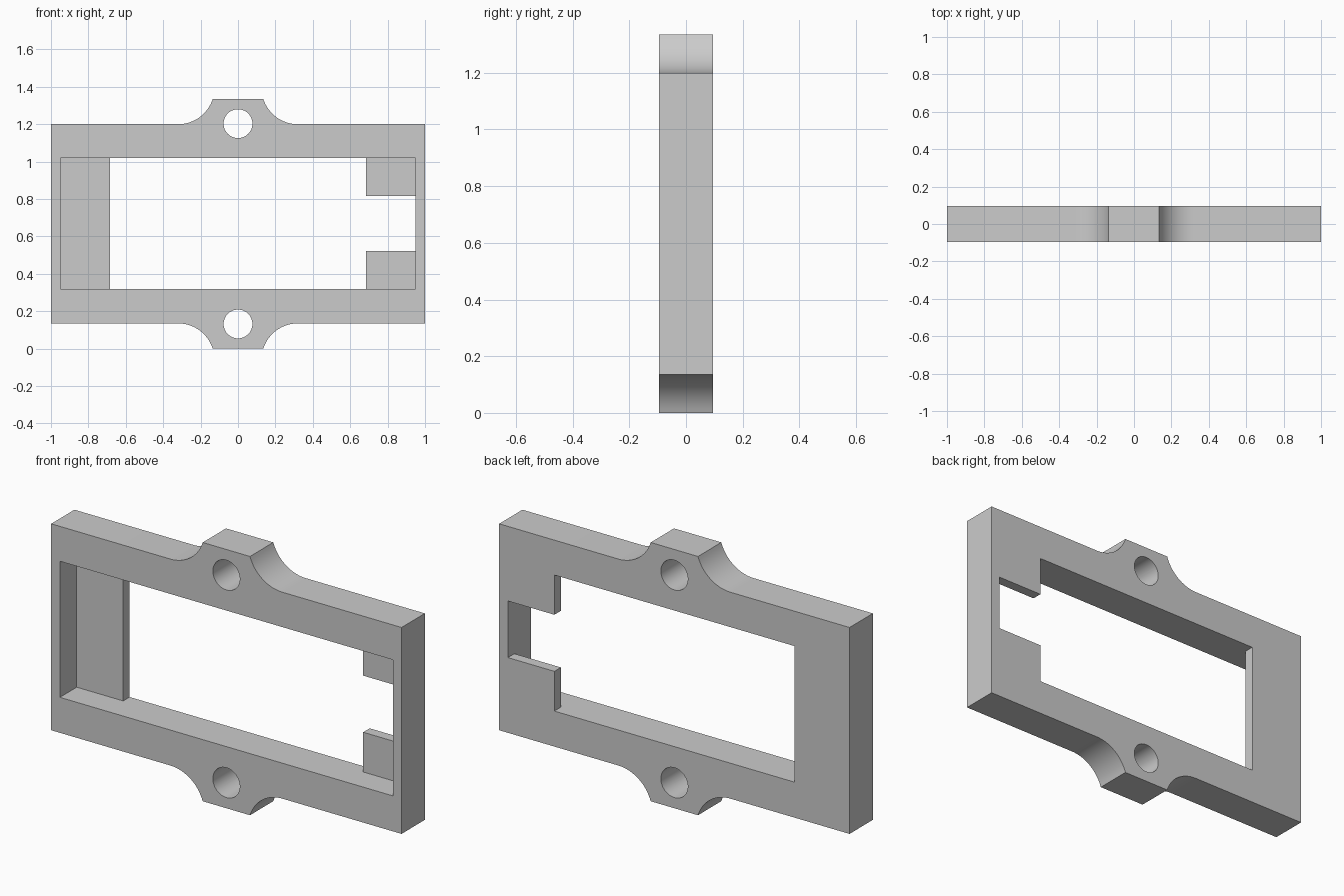
import bpy, bmesh
from math import atan2, cos, sin, pi, radians

cube = bpy.data.objects.get("Cube")
if cube:
    bpy.data.objects.remove(cube, do_unlink=True)

HALF_DEPTH = 0.095
BACK_PLATE = 0.053          # thickness of the rear lip
TOP, MID = 1.335, 0.6675    # overall height and mirror height
EAR, EDGE = 0.135, 1.2      # half width of ear tip, top edge of frame
RUN, RADIUS = 0.32, 0.194   # start and radius of the concave fillet
HOLE_R, HOLE_Z = 0.077, 1.203

grey = bpy.data.materials.new("plain grey")
grey.use_nodes = True
colour = (0.6, 0.6, 0.6, 1)
grey.diffuse_color = colour
grey.node_tree.nodes["Principled BSDF"].inputs["Base Color"].default_value = colour


def prism(name, outline, y0, y1):
    """Extrude an (x, z) outline along y."""
    bm = bmesh.new()
    face = bm.faces.new([bm.verts.new((x, y0, z)) for x, z in outline])
    out = bmesh.ops.extrude_face_region(bm, geom=[face])
    verts = [v for v in out["geom"] if isinstance(v, bmesh.types.BMVert)]
    bmesh.ops.translate(bm, vec=(0, y1 - y0, 0), verts=verts)
    bmesh.ops.recalc_face_normals(bm, faces=bm.faces)
    mesh = bpy.data.meshes.new(name)
    bm.to_mesh(mesh)
    bm.free()
    mesh.materials.append(grey)
    obj = bpy.data.objects.new(name, mesh)
    bpy.context.collection.objects.link(obj)
    return obj


def cut(target, cutter):
    """Subtract the cutter, apply the result and discard the cutter."""
    cutter.hide_render = True
    mod = target.modifiers.new("cut", 'BOOLEAN')
    mod.operation, mod.solver, mod.object = 'DIFFERENCE', 'EXACT', cutter
    bpy.context.view_layer.objects.active = target
    bpy.ops.object.modifier_apply(modifier=mod.name)
    bpy.data.objects.remove(cutter, do_unlink=True)


# Outer profile: one quarter with its concave fillet, mirrored twice
cz = EDGE + RADIUS
a0, a1 = -pi / 2, atan2(TOP - cz, EAR - RUN) 
if a1 > 0:
    a1 -= 2 * pi
steps = 16
arc = [(RUN + RADIUS * cos(a0 + (a1 - a0) * i / steps),
        cz + RADIUS * sin(a0 + (a1 - a0) * i / steps)) for i in range(steps)]
quarter = [(1, EDGE)] + arc + [(EAR, TOP)]
upper = quarter + [(-x, z) for x, z in reversed(quarter)]
outline = upper + [(-x, 2 * MID - z) for x, z in upper]
frame = prism("mounting_frame", outline, -HALF_DEPTH, HALF_DEPTH)

# Front pocket, leaving the rear lip
LOW, HIGH = 0.318, 1.02
SIDE = 0.95
cut(frame, prism("pocket_cutter",
                 [(-SIDE, LOW), (SIDE, LOW), (SIDE, HIGH), (-SIDE, HIGH)],
                 -0.3, HALF_DEPTH - BACK_PLATE))

# Rear window with a side slot between two corner tabs
TAB, S0, S1 = 0.685, 0.523, 0.815
cut(frame, prism("window_cutter",
                 [(-TAB, LOW), (TAB, LOW), (TAB, S0), (SIDE, S0),
                  (SIDE, S1), (TAB, S1), (TAB, HIGH), (-TAB, HIGH)],
                 0, 0.3))

# Screw holes through both ears
for z in (HOLE_Z, 2 * MID - HOLE_Z):
    ring = [(HOLE_R * cos(2 * pi * i / 48), z + HOLE_R * sin(2 * pi * i / 48))
            for i in range(48)]
    cut(frame, prism("hole_cutter", ring, -0.3, 0.3))

bpy.ops.object.select_all(action='DESELECT')
frame.select_set(True)
bpy.context.view_layer.objects.active = frame
bpy.ops.object.shade_smooth_by_angle(angle=radians(30))
